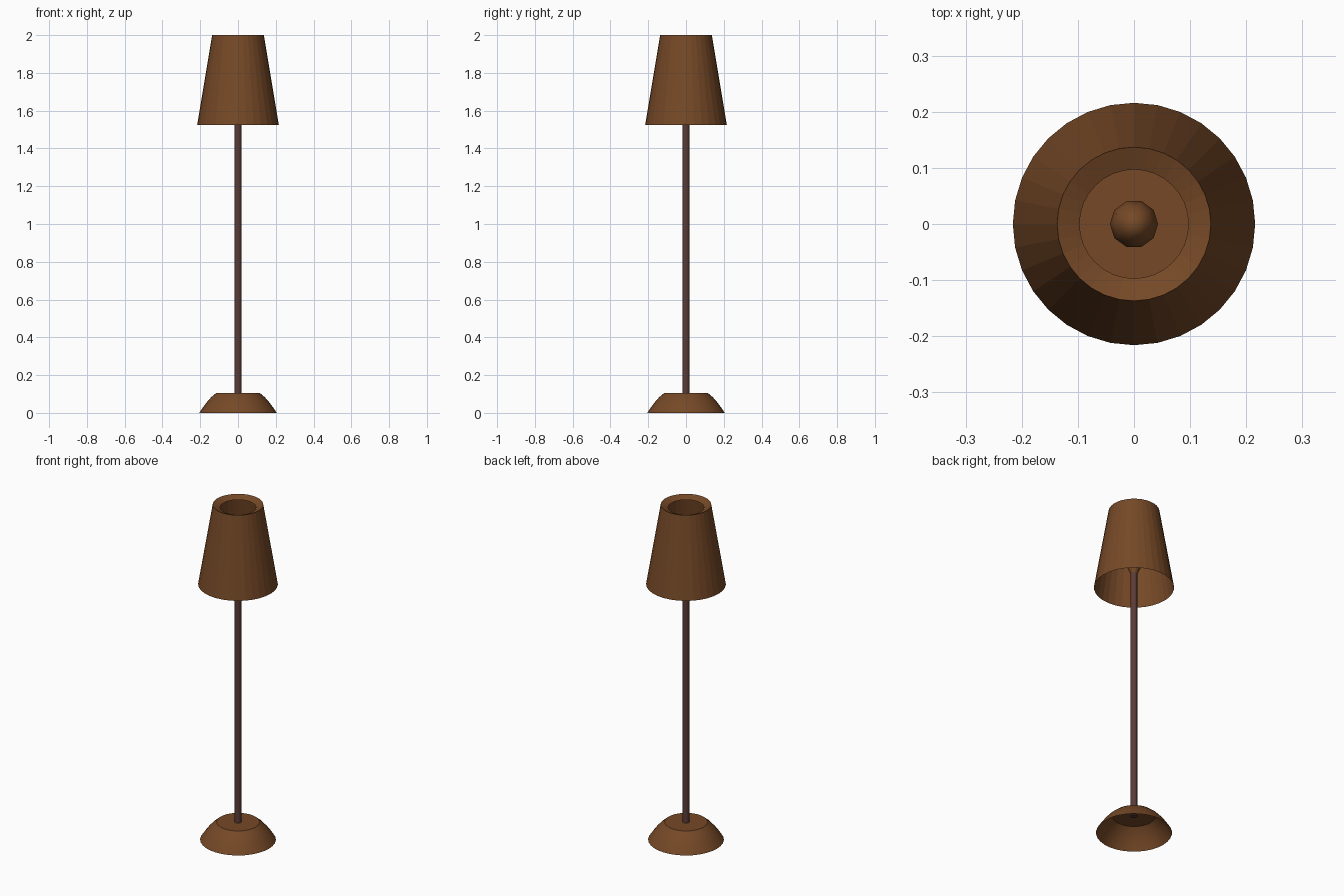
import bpy, bmesh, math

if "Cube" in bpy.data.objects:
    bpy.data.objects.remove(bpy.data.objects["Cube"])


def material(name, rgb):
    m = bpy.data.materials.new(name)
    m.diffuse_color = (*rgb, 1.0)
    m.use_nodes = True
    m.node_tree.nodes["Principled BSDF"].inputs["Base Color"].default_value = m.diffuse_color
    return m


brown = material("warm brown", (0.18, 0.066, 0.02))
dark = material("dark reddish brown", (0.105, 0.045, 0.038))


def lathe(name, profile, sides, mat, smooth=None):
    """Spin a (radius, height) profile about z; radius 0 makes a pole point."""
    bm = bmesh.new()
    rings = []
    for r, z in profile:
        if r == 0:
            rings.append([bm.verts.new((0, 0, z))])
        else:
            rings.append([bm.verts.new((r * math.cos(2 * math.pi * i / sides),
                                        r * math.sin(2 * math.pi * i / sides), z))
                          for i in range(sides)])
    for a, b in zip(rings, rings[1:]):
        for i in range(sides):
            j = (i + 1) % sides
            if len(a) == 1:
                bm.faces.new((a[0], b[j], b[i]))
            elif len(b) == 1:
                bm.faces.new((a[i], a[j], b[0]))
            else:
                bm.faces.new((a[i], a[j], b[j], b[i]))
    mesh = bpy.data.meshes.new(name)
    bm.to_mesh(mesh)
    bm.free()
    mesh.materials.append(mat)
    ob = bpy.data.objects.new(name, mesh)
    bpy.context.collection.objects.link(ob)
    if smooth:
        bpy.ops.object.select_all(action='DESELECT')
        ob.select_set(True)
        bpy.context.view_layer.objects.active = ob
        bpy.ops.object.shade_smooth_by_angle(angle=math.radians(smooth))
    return ob


# Hollow domed foot, open underneath
lathe("base", [(0.205, 0), (0.19, 0.023), (0.168, 0.053), (0.142, 0.083),
               (0.116, 0.105), (0, 0.105)], 32, brown, 30)

# Slim upright
lathe("pole", [(0, 0.1), (0.018, 0.1), (0.018, 1.615), (0, 1.615)], 12, dark, 40)

# Bulb on top of the pole, widening from its neck
lathe("bulb", [(0, 1.61), (0.018, 1.61), (0.037, 1.65), (0.043, 1.68),
               (0.037, 1.71), (0.022, 1.735), (0, 1.745)], 10, brown, 50)

# Open tapered shade with an inward-sloping lip at the top
lathe("lampshade", [(0.216, 1.525), (0.137, 2.0), (0.097, 1.983)], 32, brown)
